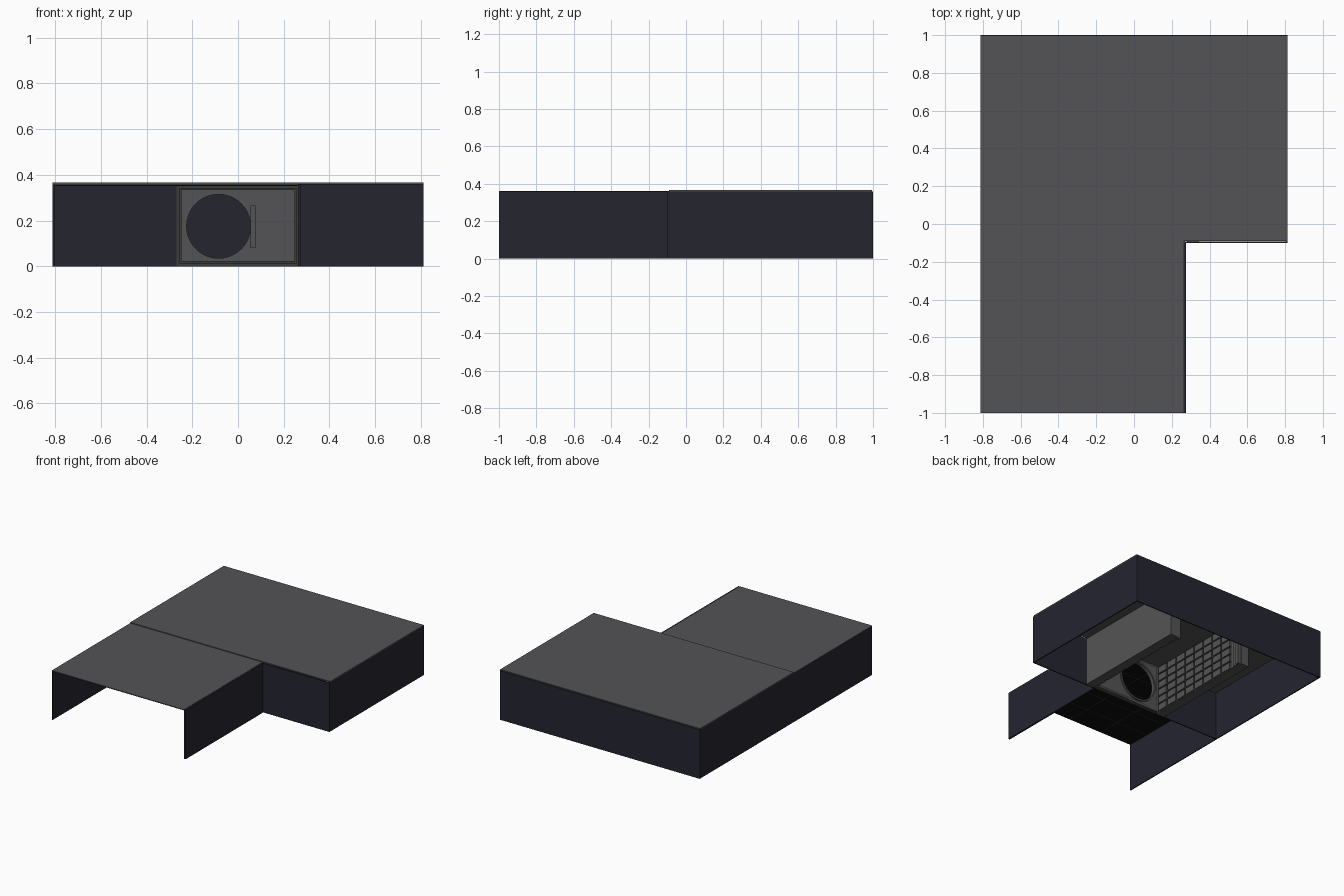
import bpy, bmesh, math

if "Cube" in bpy.data.objects:
    bpy.data.objects.remove(bpy.data.objects["Cube"])


def mat(name, rgb):
    m = bpy.data.materials.new(name)
    m.diffuse_color = (*rgb, 1)
    m.use_nodes = True
    m.node_tree.nodes["Principled BSDF"].inputs["Base Color"].default_value = m.diffuse_color
    return m


NAVY = mat("navy wall", (0.018, 0.018, 0.03))
GREY = mat("mid grey", (0.088, 0.088, 0.092))
DARK = mat("dark grey frame", (0.045, 0.045, 0.043))
BLACK = mat("black ceiling", (0.004, 0.004, 0.004))


def boxes(name, spans, material):
    """One object made of axis-aligned boxes (x0, x1, y0, y1, z0, z1)."""
    bm = bmesh.new()
    for x0, x1, y0, y1, z0, z1 in spans:
        vs = bmesh.ops.create_cube(bm, size=1)["verts"]
        for v in vs:
            v.co.x = x0 if v.co.x < 0 else x1
            v.co.y = y0 if v.co.y < 0 else y1
            v.co.z = z0 if v.co.z < 0 else z1
    me = bpy.data.meshes.new(name)
    bm.to_mesh(me)
    bm.free()
    ob = bpy.data.objects.new(name, me)
    me.materials.append(material)
    bpy.context.collection.objects.link(ob)
    return ob


H = 0.36      # wall height
T = 0.008     # wall thickness
W = 0.812     # half width
D = 0.27      # half width of the vault doorway
Y = -0.10     # dividing wall

# outer and dividing walls
boxes("lobby_walls", [(-W, -W + T, -1, Y, 0, H - 0.005),
                      (D - 0.007, D + 0.005, -1, Y, 0, H)], NAVY)
boxes("back_room_walls", [(-W, -W + T, Y, 1, 0, H),
                          (W - T, W, Y, 1, 0, H),
                          (-W, W, 1 - T, 1, 0, H)], NAVY)
boxes("dividing_wall", [(-W, -D, Y, Y + T, 0, H - 0.005),
                        (D, W, Y, Y + T, 0, H)], NAVY)

# roofs
boxes("back_room_roof", [(-W, W, Y + 0.01, 0.995, H, H + 0.007)], GREY)
boxes("lobby_roof", [(-W, D - 0.008, -1, Y + 0.01, H - 0.004, H + 0.001)], GREY)
boxes("lobby_ceiling", [(-W + T, D - 0.008, -0.998, Y, H - 0.006, H - 0.004)], BLACK)

# seams between the lobby ceiling tiles
seams = [(-0.54 + 0.27 * i - 0.002, -0.54 + 0.27 * i + 0.002, -0.99, Y, H - 0.008, H - 0.006)
         for i in range(3)]
seams += [(-W + T, D - 0.01, y - 0.002, y + 0.002, H - 0.008, H - 0.006)
          for y in (-0.82, -0.64, -0.46, -0.28)]
boxes("ceiling_seams", seams, DARK)

# doorway frame, stepped
def frame(name, half, z0, z1, w, y0, y1):
    boxes(name, [(-half, -half + w, y0, y1, z0, z1), (half - w, half, y0, y1, z0, z1),
                 (-half, half, y0, y1, z0, z0 + w), (-half, half, y0, y1, z1 - w, z1)], DARK)


frame("vault_outer_frame", D, 0, H - 0.005, 0.014, Y, Y + 0.035)
frame("vault_inner_frame", D - 0.012, 0.012, H - 0.017, 0.01, Y + 0.01, Y + 0.035)

# vault front with the round opening
panel = boxes("vault_front", [(-D + 0.002, D - 0.002, Y + 0.02, Y + 0.035, 0, H - 0.006)], GREY)
CX, CZ, R = -0.085, 0.175, 0.14
bpy.ops.mesh.primitive_cylinder_add(vertices=48, radius=R, depth=0.2,
                                    location=(CX, Y, CZ), rotation=(math.pi / 2, 0, 0))
cutter = bpy.context.object
cutter.name = "opening_cutter"
bpy.context.view_layer.update()
mod = panel.modifiers.new("opening", "BOOLEAN")
mod.object = cutter
mod.solver = "EXACT"
bpy.context.view_layer.objects.active = panel
bpy.ops.object.modifier_apply(modifier=mod.name)
bpy.data.objects.remove(cutter)

# rim ring around the opening
bm = bmesh.new()
n = 48
loops = []
for r, y in ((R, Y + 0.018), (R + 0.012, Y + 0.018), (R + 0.012, Y + 0.045), (R, Y + 0.045)):
    loops.append([bm.verts.new((CX + r * math.cos(2 * math.pi * i / n), y,
                                CZ + r * math.sin(2 * math.pi * i / n))) for i in range(n)])
for k in range(4):
    a, b = loops[k], loops[(k + 1) % 4]
    for i in range(n):
        j = (i + 1) % n
        bm.faces.new((a[i], a[j], b[j], b[i]))
bmesh.ops.recalc_face_normals(bm, faces=bm.faces)
me = bpy.data.meshes.new("opening_rim")
bm.to_mesh(me)
bm.free()
me.materials.append(GREY)
bpy.context.collection.objects.link(bpy.data.objects.new("opening_rim", me))

# hinge bar beside the opening
boxes("hinge_bar", [(0.055, 0.077, Y + 0.005, Y + 0.022, 0.08, 0.265)], GREY)

# vault side walls lined with rows of small lockers
Y0, Y1, ROWS, COLS = Y + 0.035, 0.70, 6, 8
for s, side in ((-1, "left"), (1, "right")):
    def span(a, b, *rest):
        return (min(s * a, s * b), max(s * a, s * b), *rest)

    boxes(side + "_vault_wall", [span(0.28, 0.345, Y + T, 0.8, 0, H - 0.003)], GREY)
    dy, dz = (Y1 - Y0) / COLS, (H - 0.01) / ROWS
    lockers = [span(0.265, 0.281, Y0 + c * dy + 0.006, Y0 + (c + 1) * dy - 0.006,
                    r * dz + 0.005, (r + 1) * dz - 0.005)
               for r in range(ROWS) for c in range(COLS)]
    boxes(side + "_lockers", lockers, GREY)
    # stepped pilaster at the far end
    boxes(side + "_pilaster",
          [span(0.27 - 0.008 * i, 0.345, 0.705 + 0.033 * i, 0.73 + 0.033 * i, 0, H - 0.003)
           for i in range(3)], GREY)
